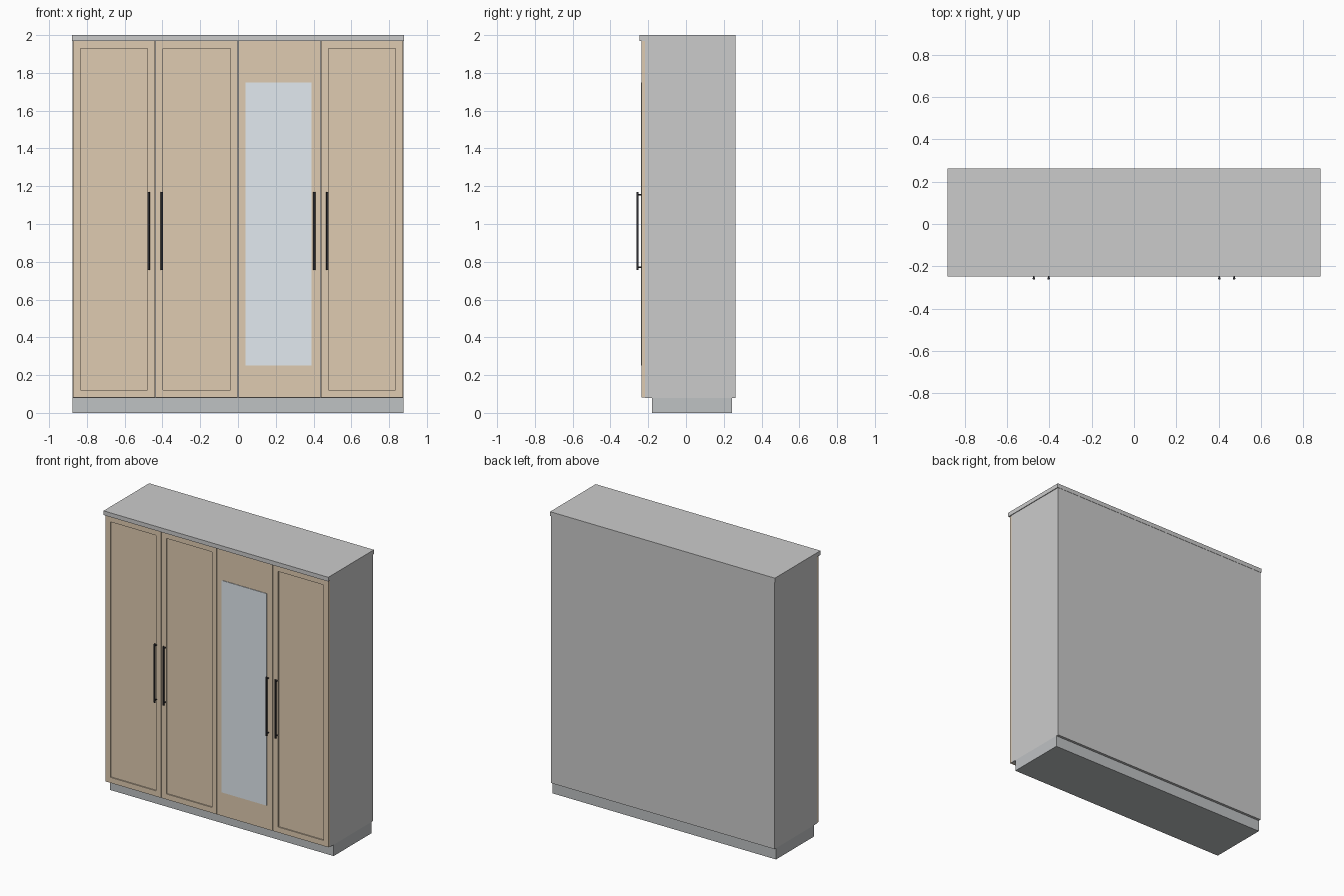
import bpy, bmesh
from mathutils import Vector

if "Cube" in bpy.data.objects:
    bpy.data.objects.remove(bpy.data.objects["Cube"])


def material(name, rgb):
    m = bpy.data.materials.new(name)
    m.diffuse_color = (*rgb, 1)
    m.use_nodes = True
    m.node_tree.nodes["Principled BSDF"].inputs["Base Color"].default_value = m.diffuse_color
    return m


wood = material("oak", (0.74, 0.60, 0.44))
glass = material("mirror_glass", (0.76, 0.82, 0.87))
black = material("black_metal", (0.03, 0.03, 0.035))
plinth_grey = material("plinth_grey", (0.52, 0.54, 0.55))


def box(name, lo, hi, mat=None, inset=0, depth=0):
    """Box between two corners, with an optional recessed front panel."""
    lo, hi = Vector(lo), Vector(hi)
    bm = bmesh.new()
    bmesh.ops.create_cube(bm, size=1)
    bmesh.ops.scale(bm, vec=hi - lo, verts=bm.verts)
    bmesh.ops.translate(bm, vec=(lo + hi) / 2, verts=bm.verts)
    if inset:
        bm.normal_update()
        front = min(bm.faces, key=lambda f: f.calc_center_median().y)
        bmesh.ops.inset_region(bm, faces=[front], thickness=inset)
        res = bmesh.ops.extrude_discrete_faces(bm, faces=[front])
        bmesh.ops.translate(bm, vec=(0, depth, 0), verts=res["faces"][0].verts)
    mesh = bpy.data.meshes.new(name)
    bm.to_mesh(mesh)
    bm.free()
    obj = bpy.data.objects.new(name, mesh)
    bpy.context.collection.objects.link(obj)
    if mat:
        mesh.materials.append(mat)
    return obj


def rod(name, loc, radius, length, rot=(0, 0, 0)):
    bpy.ops.mesh.primitive_cylinder_add(vertices=16, radius=radius, depth=length,
                                        location=loc, rotation=rot)
    obj = bpy.context.object
    obj.name = name
    obj.data.materials.append(black)
    bpy.ops.object.shade_smooth_by_angle()


# Carcass, plinth and top board
box("carcass", (-0.875, -0.218, 0.08), (0.875, 0.261, 1.97))
box("plinth", (-0.875, -0.18, 0), (0.875, 0.243, 0.08), plinth_grey)
box("top_board", (-0.88, -0.247, 1.97), (0.88, 0.263, 2.0))

# Four doors; the third is plain and carries the mirror
DOOR_W, GAP, FRONT = 0.4375, 0.002, -0.235
for i in range(4):
    x = -0.875 + i * DOOR_W
    box(f"door_{i + 1}", (x + GAP, FRONT, 0.082), (x + DOOR_W - GAP, -0.218, 1.968),
        wood, 0 if i == 2 else 0.055, 0.008)
box("mirror", (0.04, -0.239, 0.25), (0.39, FRONT, 1.75), glass)

# Bar handles either side of the outer door joints
for i, x in enumerate((-0.473, -0.403, 0.403, 0.473)):
    rod(f"handle_bar_{i + 1}", (x, -0.257, 0.963), 0.006, 0.415)
    for part, z in (("lower", 0.77), ("upper", 1.155)):
        rod(f"handle_{part}_post_{i + 1}", (x, -0.245, z), 0.004, 0.024, (1.5708, 0, 0))
